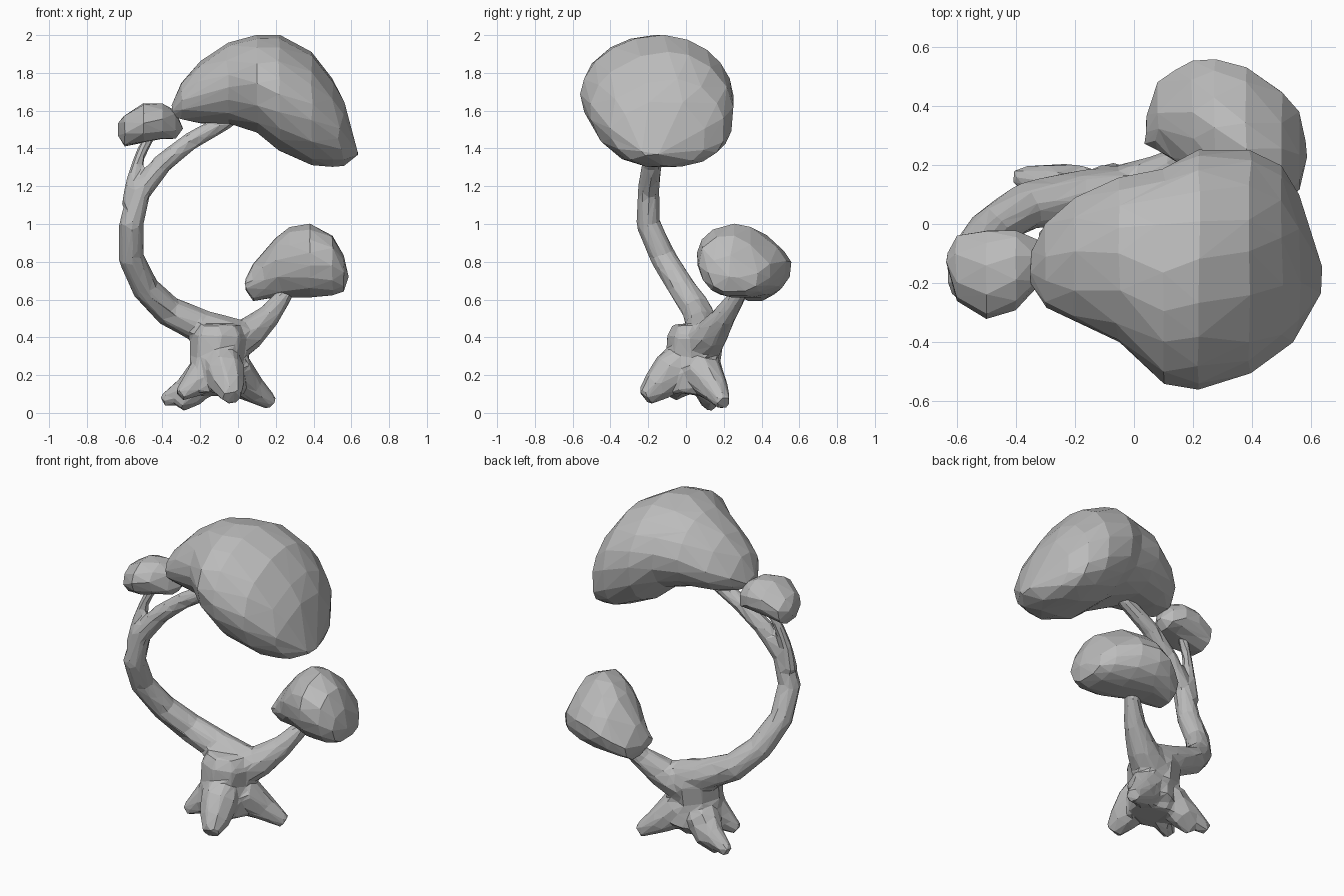
import bpy, bmesh, math
from mathutils import Vector

cube = bpy.data.objects.get("Cube")
if cube:
    bpy.data.objects.remove(cube, do_unlink=True)

# Single plain grey for the whole tree
grey = bpy.data.materials.new("clay_grey")
grey.use_nodes = True
colour = (0.5, 0.5, 0.5, 1)
grey.diffuse_color = colour
grey.node_tree.nodes["Principled BSDF"].inputs["Base Color"].default_value = colour


def make_object(name, bm):
    mesh = bpy.data.meshes.new(name)
    bm.to_mesh(mesh)
    bm.free()
    obj = bpy.data.objects.new(name, mesh)
    bpy.context.collection.objects.link(obj)
    return obj


def finish(obj, ratio):
    """Reduce to facets, bake the modifiers, give the flat-shaded material."""
    obj.modifiers.new("facets", 'DECIMATE').ratio = ratio
    bpy.context.view_layer.update()
    evaluated = obj.evaluated_get(bpy.context.evaluated_depsgraph_get())
    mesh = bpy.data.meshes.new_from_object(evaluated)
    obj.modifiers.clear()
    obj.data = mesh
    mesh.materials.clear()
    mesh.materials.append(grey)
    for poly in mesh.polygons:
        poly.use_smooth = False
        poly.material_index = 0


def tube(bm, path, sides=8):
    """Closed tapering tube through (x, y, z, radius) points."""
    pts = [Vector(p[:3]) for p in path]
    rings = []
    for i, p in enumerate(pts):
        tangent = (pts[min(i + 1, len(pts) - 1)] - pts[max(i - 1, 0)]).normalized()
        a = tangent.cross(Vector((0, 1, 0))).normalized()
        b = tangent.cross(a)
        ring = []
        for k in range(sides):
            t = math.tau * k / sides
            ring.append(bm.verts.new(p + (a * math.cos(t) + b * math.sin(t)) * path[i][3]))
        rings.append(ring)
    faces = [bm.faces.new(rings[0]), bm.faces.new(rings[-1][::-1])]
    for r, s in zip(rings, rings[1:]):
        for k in range(sides):
            n = (k + 1) % sides
            faces.append(bm.faces.new((r[k], s[k], s[n], r[n])))
    bmesh.ops.recalc_face_normals(bm, faces=faces)


def station_at(stations, x):
    for a, b in zip(stations, stations[1:]):
        if x <= b[0]:
            t = (x - a[0]) / (b[0] - a[0])
            return [p + (q - p) * t for p, q in zip(a, b)]
    return stations[-1]


def power(v, e):
    return math.copysign(abs(v) ** e, v)


def crown(name, stations, ratio, lean, taper):
    """Faceted blob; each station is (x, top, bottom, y min, y max).
    lean shears the top in y, taper draws in the upper back; the underside
    is bevelled at the front and low-x end and full at the back."""
    bm = bmesh.new()
    bmesh.ops.create_icosphere(bm, subdivisions=5, radius=1)
    x0, x1 = stations[0][0], stations[-1][0]
    for v in bm.verts:
        u, c, s = v.co.z, v.co.x, v.co.y
        r = math.hypot(c, s)
        c, s = (c / r, s / r) if r > 0.001 else (0, 0)
        along = (1 + u) / 2
        x = x0 + (x1 - x0) * along
        _, top, bottom, ya, yb = station_at(stations, x)
        if s < 0:
            s = power(s, 1.2 - along * (0.4 + 0.3 * c))
            c = power(c, 0.8)
        y = (ya + yb) / 2 + c * (yb - ya) / 2
        y += r * along * lean * max(s, 0) - taper * max(c, 0) * max(s, 0)
        v.co = (x, y, (top + bottom) / 2 + s * (top - bottom) / 2)
    bmesh.ops.recalc_face_normals(bm, faces=bm.faces)
    finish(make_object(name, bm), ratio)


# Trunk, limbs and roots, fused into one gnarled body
bm = bmesh.new()
trunk = [(-.11, .02, .1, .14), (-.11, .03, .2, .155), (-.11, .04, .3, .145),
         (-.1, .05, .4, .155), (-.1, .05, .47, .12)]
main_limb = [(-.02, .1, .4, .1), (-.2, .09, .46, .092), (-.37, .06, .54, .083),
             (-.49, -.02, .66, .075), (-.565, -.12, .82, .07),
             (-.565, -.2, 1.0, .067), (-.52, -.2, 1.17, .06),
             (-.4, -.18, 1.32, .055), (-.25, -.16, 1.44, .05),
             (-.07, -.15, 1.54, .045), (.02, -.15, 1.6, .04)]
twig = [(-.57, -.19, 1.1, .05), (-.555, -.18, 1.24, .036),
        (-.52, -.16, 1.36, .03), (-.47, -.14, 1.46, .03), (-.46, -.14, 1.53, .03)]
side_limb = [(-.06, .08, .36, .12), (.06, .14, .42, .09), (.16, .2, .51, .065),
             (.25, .28, .63, .045), (.29, .31, .72, .035)]
roots = [
    [(-.1, 0, .3, .1), (-.07, -.08, .22, .11), (-.05, -.15, .14, .09),
     (-.03, -.22, .08, .05)],
    [(-.03, .08, .22, .12), (.07, .15, .13, .08), (.18, .2, .05, .04)],
    [(-.18, .09, .2, .1), (-.28, .14, .12, .07), (-.4, .16, .06, .035)],
    [(-.18, .1, .2, .1), (-.25, .13, .1, .08), (-.31, .12, .03, .035)],
    [(-.18, 0, .2, .1), (-.26, -.04, .13, .06), (-.31, -.06, .09, .035)],
    [(-.08, .1, .22, .1), (-.07, .15, .12, .07)]]
for path in [trunk, main_limb, twig, side_limb] + roots:
    tube(bm, path)
body = make_object("trunk_and_roots", bm)
remesh = body.modifiers.new("fuse", 'REMESH')
remesh.mode = 'VOXEL'
remesh.voxel_size = 0.014
soften = body.modifiers.new("soften", 'SMOOTH')
soften.factor = 0.5
soften.iterations = 8
finish(body, 0.045)

# Leaf crowns
crown("large_crown", [
    (-.35, 1.63, 1.57, -.2, -.1), (-.3, 1.75, 1.55, -.28, 0),
    (-.2, 1.86, 1.53, -.33, .09), (-.05, 1.96, 1.53, -.4, .16),
    (.1, 2.0, 1.48, -.54, .19), (.22, 2.0, 1.38, -.56, .25),
    (.39, 1.91, 1.31, -.51, .25), (.5, 1.77, 1.3, -.43, .2),
    (.56, 1.66, 1.31, -.37, .1), (.63, 1.41, 1.36, -.24, -.12)],
    .045, .05, .05)
crown("side_crown", [
    (.04, .71, .65, .27, .36), (.08, .79, .59, .25, .48),
    (.14, .86, .6, .21, .52), (.2, .93, .61, .16, .55), (.27, .98, .61, .12, .56),
    (.38, 1.0, .61, .06, .53), (.5, .94, .62, .07, .45),
    (.56, .83, .64, .12, .38), (.58, .75, .7, .2, .28)],
    .03, -.05, .07)
crown("small_crown", [
    (-.63, 1.54, 1.46, -.16, -.1), (-.6, 1.58, 1.41, -.26, -.04),
    (-.5, 1.64, 1.43, -.32, -.02), (-.4, 1.64, 1.45, -.29, -.02),
    (-.33, 1.6, 1.45, -.22, -.05), (-.3, 1.53, 1.49, -.16, -.1)],
    .016, 0, 0)
